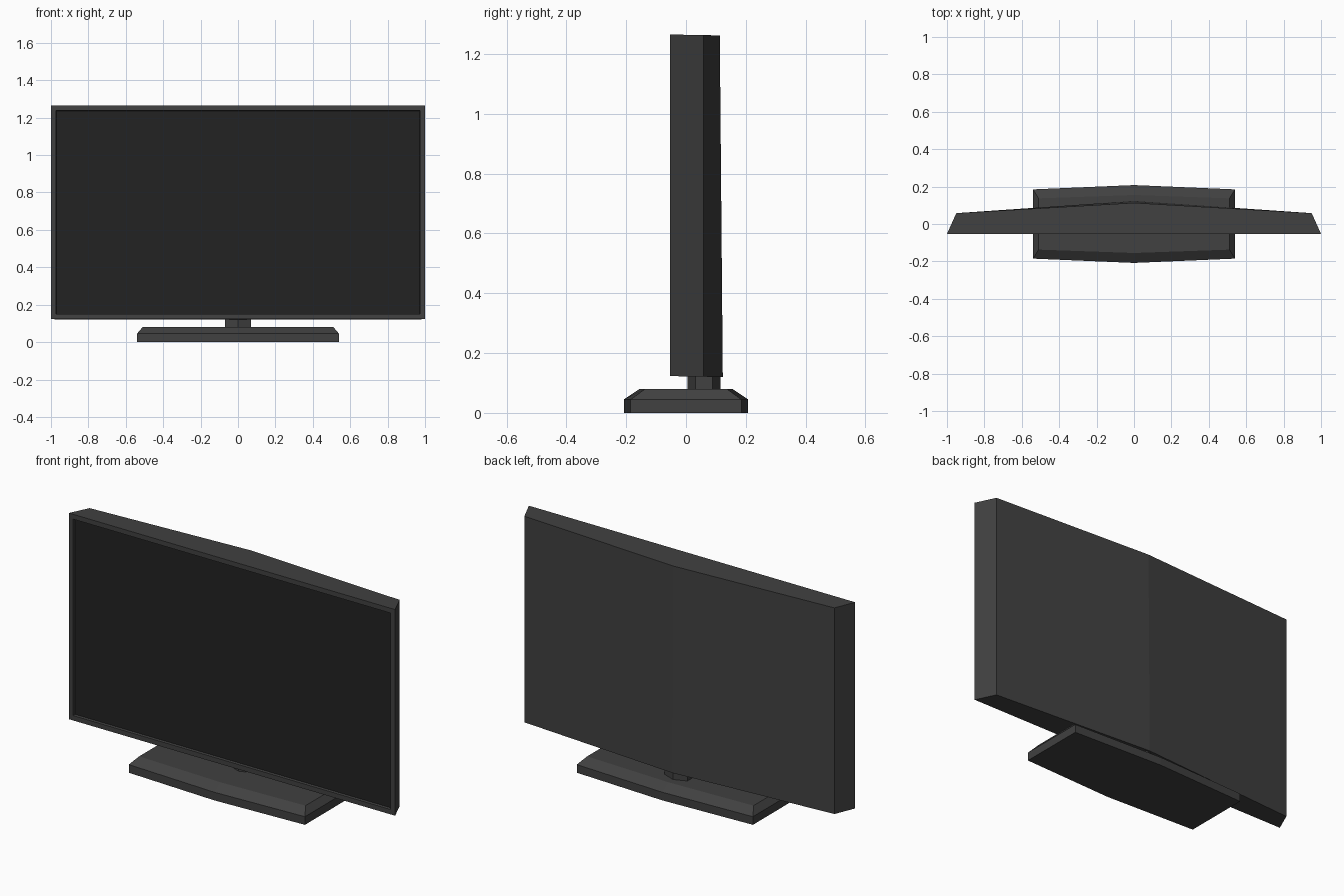
import bpy, bmesh

cube = bpy.data.objects.get("Cube")
if cube:
    bpy.data.objects.remove(cube, do_unlink=True)


def make_material(name, value):
    mat = bpy.data.materials.new(name)
    mat.use_nodes = True
    color = (value, value, value, 1)
    mat.diffuse_color = color
    mat.node_tree.nodes["Principled BSDF"].inputs["Base Color"].default_value = color
    return mat


casing = make_material("charcoal casing", 0.052)
glass = make_material("dark screen", 0.016)


def finish(bm, name, mats):
    bmesh.ops.recalc_face_normals(bm, faces=bm.faces)
    mesh = bpy.data.meshes.new(name)
    bm.to_mesh(mesh)
    bm.free()
    for mat in mats:
        mesh.materials.append(mat)
    obj = bpy.data.objects.new(name, mesh)
    bpy.context.collection.objects.link(obj)
    return obj


def loft(bm, rings):
    """Join stacked rings of equal point count and cap both ends."""
    loops = [[bm.verts.new(p) for p in ring] for ring in rings]
    n = len(loops[0])
    for low, high in zip(loops, loops[1:]):
        for i in range(n):
            j = (i + 1) % n
            bm.faces.new((low[i], low[j], high[j], high[i]))
    bm.faces.new(loops[0][::-1])
    bm.faces.new(loops[-1])


def bowed(half_width, end_y, mid_y, z, y=0):
    """Six-sided outline, pointed slightly at the front and back centre."""
    return [(-half_width, y - end_y, z), (0, y - mid_y, z), (half_width, y - end_y, z),
            (half_width, y + end_y, z), (0, y + mid_y, z), (-half_width, y + end_y, z)]


# Stand base with chamfered upper edge
bm = bmesh.new()
loft(bm, [bowed(0.54, 0.185, 0.208, 0), bowed(0.54, 0.185, 0.208, 0.045),
          bowed(0.51, 0.137, 0.155, 0.08)])
finish(bm, "stand_base", [casing])

# Short neck
bm = bmesh.new()
loft(bm, [bowed(0.07, 0.028, 0.055, 0.075, 0.06), bowed(0.07, 0.028, 0.055, 0.13, 0.06)])
finish(bm, "stand_neck", [casing])


# Casing: flat front, tapered sides, shallow ridge down the back
def casing_outline(z, ridge_y):
    return [(-1, -0.053, z), (1, -0.053, z), (0.95, 0.058, z - 0.002),
            (0, ridge_y, z - 0.003), (-0.95, 0.058, z - 0.002)]


bm = bmesh.new()
loft(bm, [casing_outline(0.123, 0.123), casing_outline(1.265, 0.113)])
bmesh.ops.recalc_face_normals(bm, faces=bm.faces)

# Bezel and recessed screen cut into the front face
front = min(bm.faces, key=lambda f: f.normal.y)
bmesh.ops.inset_region(bm, faces=[front], thickness=0.038)
bmesh.ops.inset_region(bm, faces=[front], thickness=0.002, depth=-0.015)
front.material_index = 1
finish(bm, "screen_casing", [casing, glass])
